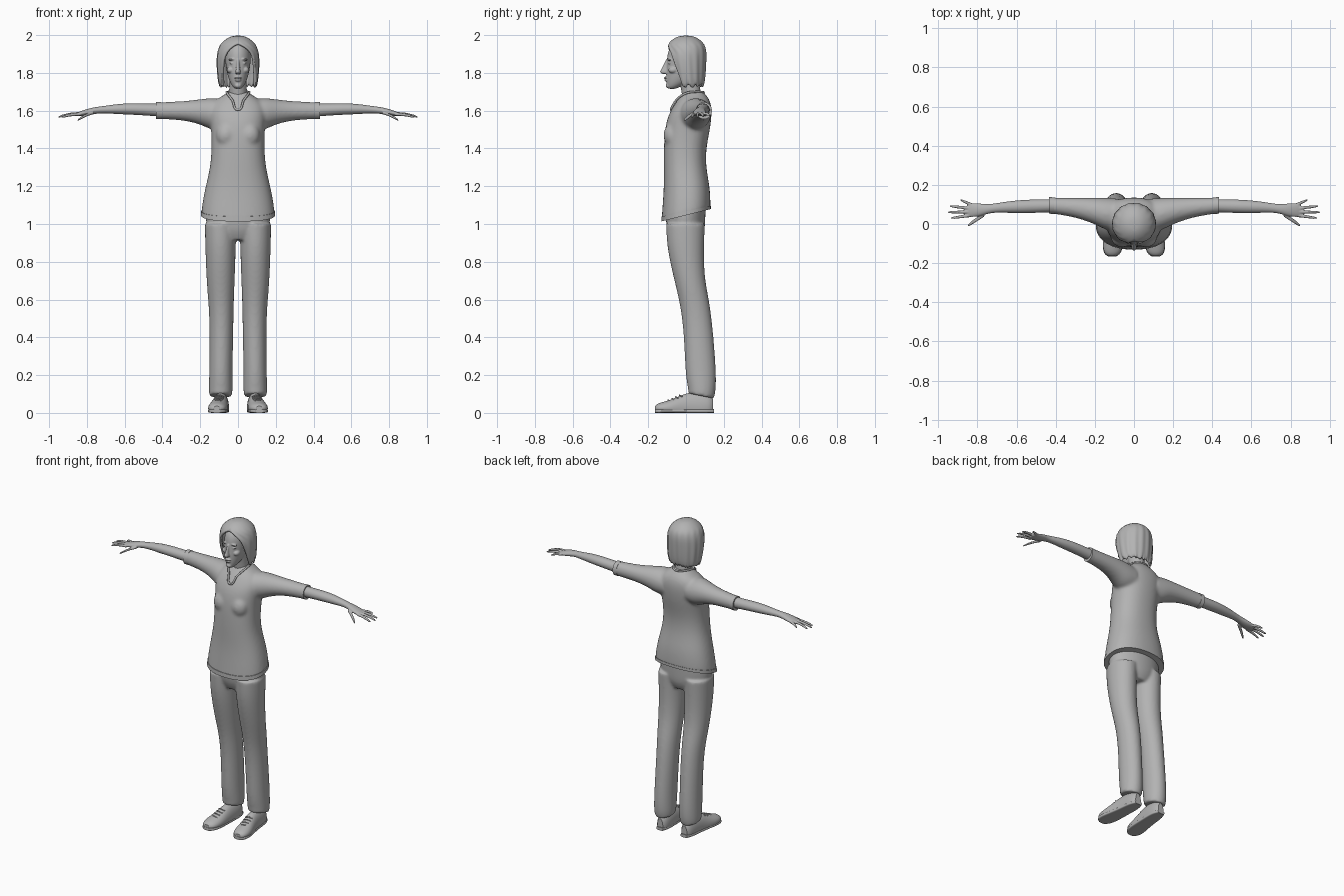
import bpy, bmesh, math, random
from mathutils import Matrix, Vector

random.seed(4)
cube = bpy.data.objects.get("Cube")
if cube:
    bpy.data.objects.remove(cube, do_unlink=True)

grey = bpy.data.materials.new("plain_grey")
grey.use_nodes = True
TONE = (0.45, 0.45, 0.45, 1)
grey.diffuse_color = TONE
grey.node_tree.nodes["Principled BSDF"].inputs["Base Color"].default_value = TONE


def place(axis, pos, a, b):
    return {"x": (pos, a, b), "y": (a, pos, b), "z": (a, b, pos)}[axis]


def loft(bm, axis, rings, side=1, n=20, power=2.0, floor=None):
    """Skin rounded rings (position, centre a, centre b, radius a, radius b, tilt)."""
    crease = bm.edges.layers.float.get("crease_edge")
    if crease is None:
        crease = bm.edges.layers.float.new("crease_edge")
    loops = []
    for pos, ca, cb, ra, rb, *tilt in rings:
        loop = []
        for i in range(n):
            t = math.tau * i / n
            c, s = math.cos(t), math.sin(t)
            a = math.copysign(abs(c) ** (2 / power), c) * ra
            b = math.copysign(abs(s) ** (2 / power), s) * rb
            co = Vector(place(axis, pos + (tilt[0] * b if tilt else 0), ca + a, cb + b))
            if floor is not None:
                co.z = max(co.z, floor)
            co.x *= side
            loop.append(bm.verts.new(co))
        loops.append(loop)
    for p, q in zip(loops, loops[1:]):
        for i in range(n):
            j = (i + 1) % n
            bm.faces.new((p[i], p[j], q[j], q[i]))
    for end in (loops[0], loops[-1]):
        for e in bm.faces.new(end).edges:
            e[crease] = 1.0
            e.smooth = False


def blob(bm, centre, radii, turn=0):
    m = Matrix.Translation(centre) @ Matrix.Rotation(turn, 4, "Y") @ Matrix.Diagonal((*radii, 1))
    bmesh.ops.create_uvsphere(bm, u_segments=20, v_segments=12, radius=1, matrix=m)


def finish(name, bm, voxel=None, relax=5, thick=None):
    bmesh.ops.recalc_face_normals(bm, faces=bm.faces[:])
    for f in bm.faces:
        f.smooth = True
    mesh = bpy.data.meshes.new(name)
    bm.to_mesh(mesh)
    bm.free()
    mesh.materials.append(grey)
    ob = bpy.data.objects.new(name, mesh)
    bpy.context.collection.objects.link(ob)
    if thick:
        ob.modifiers.new("thickness", "SOLIDIFY").thickness = thick
    sub = ob.modifiers.new("rounding", "SUBSURF")
    sub.levels = sub.render_levels = 1 if thick else 2
    if voxel:
        blend = ob.modifiers.new("blend", "REMESH")
        blend.mode, blend.voxel_size, blend.use_smooth_shade = "VOXEL", voxel, True
        soft = ob.modifiers.new("soften", "SMOOTH")
        soft.factor, soft.iterations = 0.5, relax
    return ob


def cord(name, points, radius, cyclic=False):
    curve = bpy.data.curves.new(name, "CURVE")
    curve.dimensions, curve.bevel_depth, curve.bevel_resolution = "3D", radius, 2
    curve.use_fill_caps = True
    line = curve.splines.new("BEZIER")
    line.bezier_points.add(len(points) - 1)
    for bp, co in zip(line.bezier_points, points):
        bp.co = co
        bp.handle_left_type = bp.handle_right_type = "AUTO"
    line.use_cyclic_u = cyclic
    curve.materials.append(grey)
    bpy.context.collection.objects.link(bpy.data.objects.new(name, curve))


def depth(z, half, front, back, tilt=0):
    """Body ring given by its half width and its front and back y."""
    return (z, 0, (front + back) / 2, half, (back - front) / 2, tilt)


# Shirt: torso, bust and sleeves blended into one cloth surface
bm = bmesh.new()
loft(bm, "z", [
    depth(1.05, .195, -.13, .13, .25), depth(1.11, .19, -.125, .13, .15),
    depth(1.2, .172, -.117, .126), depth(1.3, .147, -.118, .106),
    depth(1.4, .14, -.118, .106), depth(1.5, .142, -.113, .128),
    depth(1.57, .15, -.097, .136), depth(1.62, .15, -.07, .136),
    depth(1.66, .115, -.043, .125), depth(1.685, .07, -.022, .104),
    depth(1.7, .055, -.015, .093)], n=28, power=2.3)
SLEEVE = [(.08, .045, 1.58, .085, .08), (.14, .05, 1.582, .085, .088),
          (.2, .067, 1.595, .068, .066), (.3, .085, 1.6, .05, .049),
          (.43, .095, 1.6, .041, .045)]
for s in (1, -1):
    loft(bm, "x", SLEEVE, s)
    blob(bm, (s * .062, -.07, 1.47), (.056, .05, .065))
finish("shirt", bm, .009, 8)

# Shirt hem and collar trim
bm = bmesh.new()
loft(bm, "z", [depth(1.046, .197, -.132, .132, .25), depth(1.068, .196, -.131, .132, .22)],
     n=28, power=2.3)
finish("shirt_hem", bm)
half = [(.03, -.052, 1.655), (.057, .0, 1.692), (.05, .06, 1.7)]
cord("collar", [(0, -.08, 1.605), *half, (0, .094, 1.697),
                *[(-x, y, z) for x, y, z in reversed(half)]], .006, True)

# Trousers: pelvis and two legs blended together
bm = bmesh.new()
loft(bm, "z", [(.915, 0, 0, .11, .075), (.96, 0, 0, .155, .1), (1.02, 0, -.003, .176, .106),
               (1.1, 0, 0, .17, .105)], n=24)
LEG = [(.09, .092, .08, .06, .068, -.2), (.12, .091, .084, .064, .074, -.15),
       (.2, .091, .079, .062, .083), (.4, .088, .068, .063, .079),
       (.52, .088, .055, .065, .079), (.6, .09, .042, .069, .08),
       (.7, .092, .02, .075, .082), (.8, .092, .005, .079, .091),
       (.9, .093, -.003, .082, .1), (1.0, .091, -.003, .085, .104)]
for s in (1, -1):
    loft(bm, "z", LEG, s)
finish("trousers", bm, .008, 6)

# Bob of hair, open around the face, with gentle strands
bm = bmesh.new()
HAIR = [(1.73, .1, .08, .015, 60), (1.77, .107, .092, .01, 56), (1.82, .112, .101, .005, 50),
        (1.87, .113, .108, 0, 45), (1.91, .11, .109, 0, 36), (1.94, .1, .103, 0, 18),
        (1.96, .087, .092, 0, 0), (1.985, .057, .062, 0, 0), (1.998, .024, .027, 0, 0)]
COUNT = 72
rows = []
for k, (z, rx, ry, cy, gap) in enumerate(HAIR):
    row = []
    for i in range(COUNT + 1):
        t = math.radians(-90 + gap * 1.1 + (360 - gap * 2.05) * i / COUNT)
        r = 1 + .018 * math.sin(15 * t) * (z < 1.95)
        drop = random.uniform(-.014, .006) if k == 0 else 0
        row.append(bm.verts.new((rx * r * math.cos(t), cy + ry * r * math.sin(t), z + drop)))
    rows.append(row)
for p, q in zip(rows, rows[1:]):
    for i in range(COUNT):
        bm.faces.new((p[i], p[i + 1], q[i + 1], q[i]))
bm.faces.new(rows[-1][:-1])
bmesh.ops.remove_doubles(bm, verts=bm.verts[:], dist=.0003)
finish("hair", bm, thick=.016)

# Head with neck and facial features
bm = bmesh.new()
loft(bm, "z", [depth(1.716, .014, -.092, -.055), depth(1.726, .028, -.102, -.03),
               depth(1.755, .046, -.104, .03), depth(1.8, .059, -.106, .07),
               depth(1.85, .067, -.102, .088), depth(1.9, .069, -.1, .09),
               depth(1.94, .058, -.084, .078), depth(1.965, .035, -.05, .05)], n=24)
loft(bm, "z", [(1.6, 0, .042, .052, .052), (1.7, 0, .026, .047, .05), (1.79, 0, .015, .046, .055)])
loft(bm, "z", [(1.795, 0, -.108, .011, .018), (1.803, 0, -.115, .016, .026),
               (1.815, 0, -.112, .012, .023), (1.84, 0, -.104, .008, .017),
               (1.87, 0, -.098, .008, .008)], n=12)
blob(bm, (0, -.106, 1.774), (.021, .011, .006))
blob(bm, (0, -.104, 1.762), (.018, .011, .007))
blob(bm, (0, -.094, 1.732), (.018, .014, .013))
for s in (1, -1):
    blob(bm, (s * .03, -.088, 1.872), (.022, .012, .006), s * .15)
    blob(bm, (s * .03, -.086, 1.851), (.014, .009, .006))
    blob(bm, (s * .04, -.068, 1.815), (.02, .026, .018))
finish("head", bm, .0035, 3)

FINGERS = [((.83, .098, 1.583), (.888, .124, 1.572)), ((.84, .08, 1.584), (.942, .092, 1.568)),
           ((.84, .062, 1.584), (.952, .06, 1.566)), ((.835, .044, 1.581), (.936, .03, 1.564)),
           ((.765, .05, 1.59), (.85, -.008, 1.548))]
for label, s in (("left", 1), ("right", -1)):
    # Sleeve cuff
    bm = bmesh.new()
    loft(bm, "x", [(.408, .094, 1.6, .043, .046), (.434, .095, 1.6, .043, .046)], s)
    finish(label + "_sleeve_cuff", bm)

    # Forearm, palm and fingers
    bm = bmesh.new()
    loft(bm, "x", [(.38, .094, 1.602, .034, .036), (.47, .092, 1.605, .034, .032),
                   (.55, .09, 1.609, .035, .031), (.63, .087, 1.609, .031, .028),
                   (.7, .083, 1.606, .024, .02), (.745, .077, 1.603, .023, .018),
                   (.79, .072, 1.594, .034, .018), (.835, .071, 1.584, .037, .013),
                   (.853, .07, 1.581, .03, .008)], s)
    for base, tip in FINGERS:
        a, b = Vector(base), Vector(tip)
        wide = .012 if tip[1] < 0 else .0085
        ring = []
        for f, size in ((0, 1.1), (.35, 1), (.7, .9), (.94, .7), (1, .35)):
            p = a.lerp(b, f) + Vector((0, 0, .006 * math.sin(math.pi * f)))
            ring.append((*p, wide * size, .0085 * size))
        loft(bm, "x", ring, s, n=10)
    finish(label + "_arm", bm, .0035, 3)

    # Shoe upper with a flat bottom
    bm = bmesh.new()
    loft(bm, "y", [(-.163, .112, .022, .02, .014), (-.152, .111, .025, .04, .024),
                   (-.12, .109, .025, .051, .034), (-.08, .105, .025, .053, .045),
                   (-.03, .098, .025, .047, .068), (.02, .092, .03, .043, .08),
                   (.08, .088, .03, .042, .08), (.125, .087, .03, .036, .065),
                   (.143, .087, .03, .02, .045)], s, floor=.004)
    finish(label + "_shoe", bm)

    # Sole
    bm = bmesh.new()
    loft(bm, "y", [(-.165, .112, .01, .022, .01), (-.153, .111, .01, .043, .01),
                   (-.11, .108, .01, .055, .01), (-.05, .1, .01, .05, .01),
                   (.03, .092, .01, .044, .01), (.11, .088, .01, .042, .01),
                   (.147, .087, .01, .024, .01)], s, power=4)
    finish(label + "_sole", bm)

    # Laces
    for k in range(4):
        y, z = -.09 + .02 * k, .066 + .0085 * k
        x = .106 - .0025 * k
        cord(f"{label}_lace_{k + 1}", [(s * (x - .024), y, z - .006), (s * x, y - .004, z + .002),
                                       (s * (x + .024), y + .008, z - .006)], .0035)
